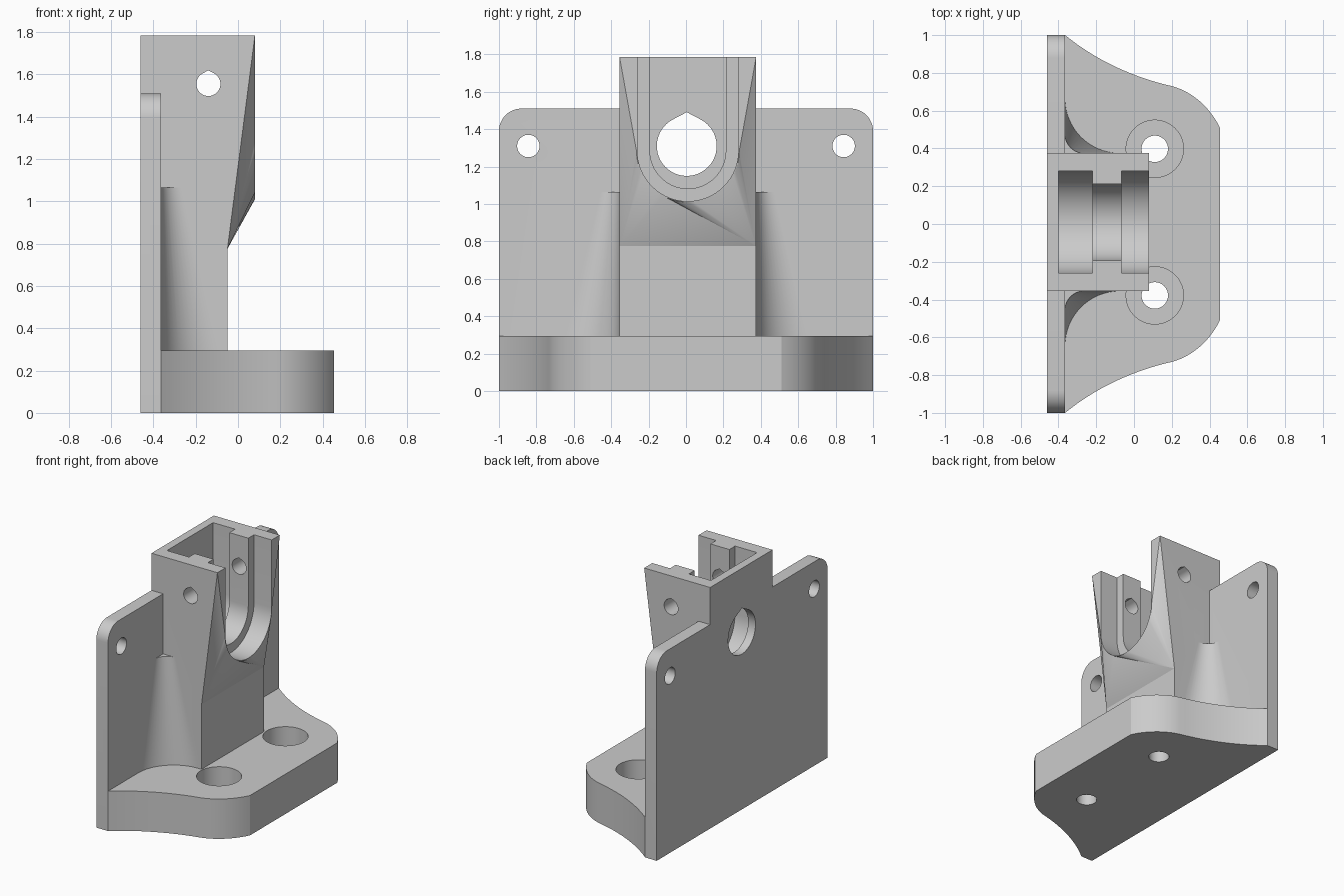
import bpy, bmesh
from math import cos, sin, pi, radians

if "Cube" in bpy.data.objects:
    bpy.data.objects.remove(bpy.data.objects["Cube"])

grey = bpy.data.materials.new("light grey")
grey.use_nodes = True
colour = (0.6, 0.6, 0.6, 1)
grey.diffuse_color = colour
grey.node_tree.nodes["Principled BSDF"].inputs["Base Color"].default_value = colour

MID = 0.01          # y of the socket centre line
HALF = 0.365        # half width of the tower
WALL = -0.365       # front of the back plate
FLOOR = 0.295       # top of the base
TOP = 1.785         # top of the tower


def make(name, verts, faces):
    bm = bmesh.new()
    vs = [bm.verts.new(v) for v in verts]
    for f in faces:
        bm.faces.new([vs[i] for i in f])
    bmesh.ops.recalc_face_normals(bm, faces=bm.faces)
    mesh = bpy.data.meshes.new(name)
    bm.to_mesh(mesh)
    bm.free()
    mesh.materials.append(grey)
    obj = bpy.data.objects.new(name, mesh)
    bpy.context.collection.objects.link(obj)
    return obj


def loft(name, low, high):
    n = len(low)
    sides = [(i, (i + 1) % n, n + (i + 1) % n, n + i) for i in range(n)]
    return make(name, low + high, sides + [range(n), range(n, 2 * n)])


def prism(name, pts, axis, lo, hi):
    place = {"x": lambda u, v, d: (d, u, v),
             "y": lambda u, v, d: (u, d, v),
             "z": lambda u, v, d: (u, v, d)}[axis]
    return loft(name, [place(u, v, lo) for u, v in pts],
                [place(u, v, hi) for u, v in pts])


def arc(u, v, r, a, b, n=24):
    angles = [radians(a + (b - a) * i / n) for i in range(n + 1)]
    return [(u + r * cos(t), v + r * sin(t)) for t in angles]


def circle(u, v, r):
    return arc(u, v, r, 0, 352.5, 47)


def teardrop(u, v, r):
    return arc(u, v, r, 118, 422, 40) + [(u, v + 1.13 * r)]


def slot(r):
    return arc(MID, 1.285, r, 180, 360, 32) + [(MID + r, 2), (MID - r, 2)]


def bezier(a, b, c, d, n=14):
    out = []
    for i in range(n):
        t = i / n
        s = 1 - t
        out.append(tuple(s**3 * p + 3 * s * s * t * q + 3 * s * t * t * r + t**3 * w
                         for p, q, r, w in zip(a, b, c, d)))
    return out


def combine(target, other, operation):
    mod = target.modifiers.new("join", "BOOLEAN")
    mod.operation = operation
    mod.solver = "EXACT"
    mod.object = other
    bpy.context.view_layer.objects.active = target
    bpy.ops.object.modifier_apply(modifier=mod.name)
    bpy.data.objects.remove(other)


# Back plate with rounded top corners
plate = prism("mounting_bracket",
              [(-1, 0), (1, 0)] + arc(0.88, 1.39, 0.12, 0, 90, 12)
              + arc(-0.88, 1.39, 0.12, 90, 180, 12), "x", -0.46, WALL)

# Base with flowing outline
edge = bezier((WALL, 1), (-0.2, 0.865), (0, 0.775), (0.2, 0.73))
edge += bezier((0.2, 0.73), (0.31, 0.7), (0.4, 0.62), (0.455, 0.51)) + [(0.455, 0.51)]
edge = [(-0.4, 0.98)] + edge
base = prism("base", edge + [(x, -y) for x, y in reversed(edge)], "z", 0, FLOOR)

# Tower: box below, flaring out to a U-shaped front face
left, right = MID - HALF, MID + HALF
front = [(left, TOP)] + arc(MID, 1.285, 0.275, 180, 360, 32) + [(right, TOP)]
verts = [(x, y, z) for y in (left, right)
         for x, z in ((-0.46, 0), (-0.05, 0), (-0.05, 0.775), (-0.46, TOP))]
verts += [(0.08, y, z) for y, z in front]
first, last = 8, 7 + len(front)
split = first + 12
faces = [(0, 1, 2, first, 3), (4, 5, 6, last, 7), (0, 3, 7, 4), (0, 1, 5, 4),
         (1, 2, 6, 5), (3, first, last, 7), (2, 6, split), range(first, last + 1)]
faces += [(2 if i < split else 6, i, i + 1) for i in range(first, last)]
tower = make("tower", verts, faces)


# Tapering concave gussets between tower and plate
def gusset(side, r, z):
    y = HALF + r
    pts = arc(WALL + r, y, r, 180, 270, 16)
    pts += [(WALL + r, HALF - 0.03), (WALL - 0.03, HALF - 0.03), (WALL - 0.03, y)]
    return [(u, MID + side * v, z) for u, v in pts]


parts = [base, tower]
for side in (-1, 1):
    parts.append(loft("gusset", gusset(side, 0.3, 0.25), gusset(side, 0.1, 1.065)))
for part in parts:
    combine(plate, part, "UNION")

# Socket: wide slots at back and front, narrow collar between
cutters = [prism("back_slot", slot(0.27), "x", -0.4, -0.22),
           prism("collar_slot", slot(0.203), "x", -0.3, 0),
           prism("front_slot", slot(0.27), "x", -0.065, 0.2),
           prism("shaft_hole", teardrop(0.004, 1.31, 0.16), "x", -0.6, -0.3),
           prism("cross_hole", teardrop(-0.14, 1.555, 0.057), "y", -0.6, 0.6)]
# Screw holes in the plate and counterbored holes in the base
for side in (-1, 1):
    y = MID + side * 0.388
    cutters += [prism("plate_hole", circle(side * 0.843, 1.31, 0.06), "x", -0.6, -0.2),
                prism("screw_hole", circle(0.11, y, 0.07), "z", -0.1, 0.2),
                prism("counterbore", circle(0.11, y, 0.152), "z", 0.1, 0.7)]
for cutter in cutters:
    combine(plate, cutter, "DIFFERENCE")

bpy.ops.object.select_all(action="DESELECT")
plate.select_set(True)
bpy.context.view_layer.objects.active = plate
bpy.ops.object.shade_smooth_by_angle(angle=radians(25))
